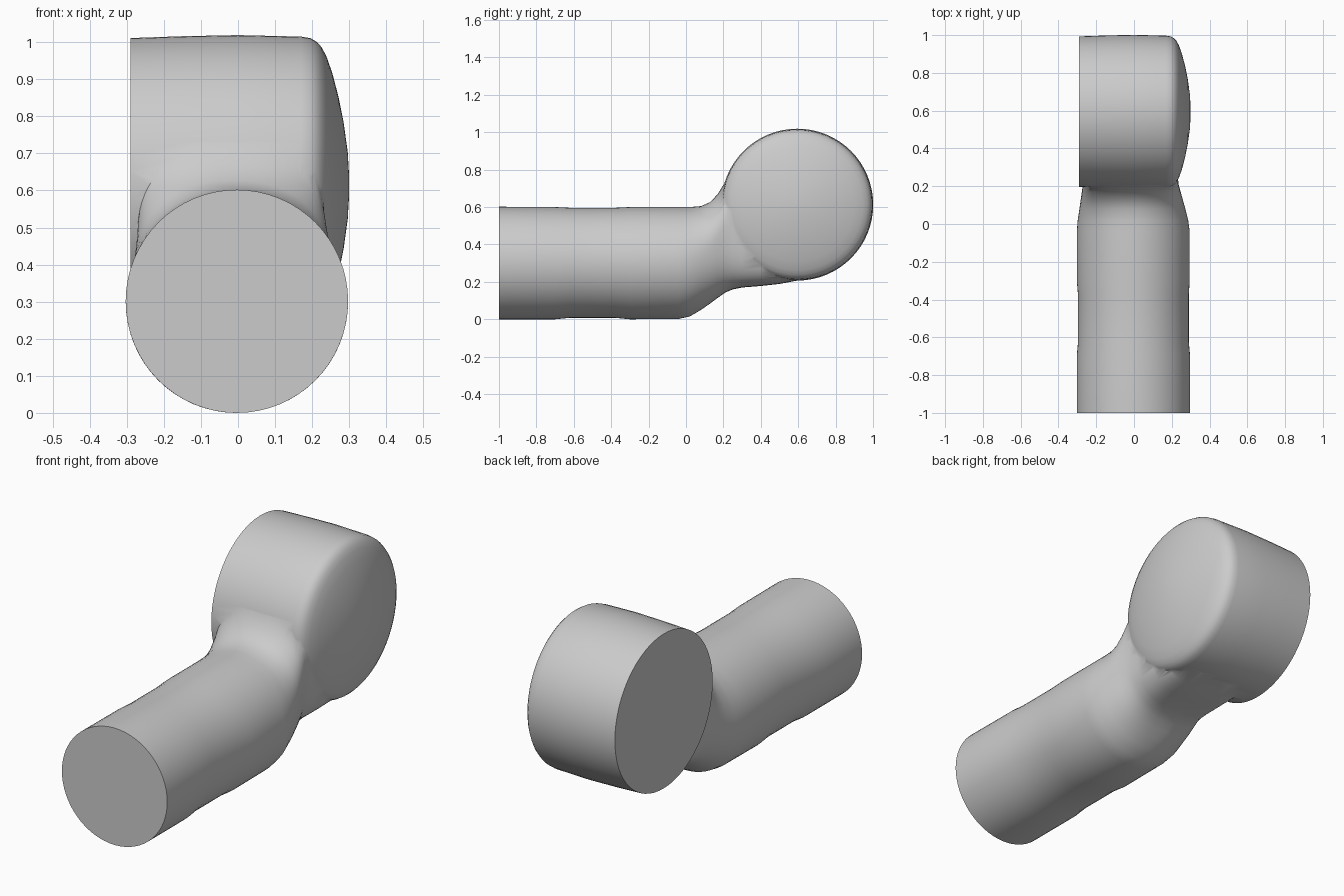
import bpy, bmesh, math

if "Cube" in bpy.data.objects:
    bpy.data.objects.remove(bpy.data.objects["Cube"])

N = 64
grey = bpy.data.materials.new("plain grey")
grey.diffuse_color = (0.6, 0.6, 0.6, 1)
grey.use_nodes = True
grey.node_tree.nodes["Principled BSDF"].inputs["Base Color"].default_value = grey.diffuse_color


def loft(name, rings):
    """Skin a list of closed rings and cap both ends."""
    bm = bmesh.new()
    loops = [[bm.verts.new(p) for p in ring] for ring in rings]
    for a, b in zip(loops, loops[1:]):
        for i in range(N):
            j = (i + 1) % N
            bm.faces.new((a[i], a[j], b[j], b[i]))
    bm.faces.new(loops[0])
    bm.faces.new(loops[-1])
    bmesh.ops.recalc_face_normals(bm, faces=bm.faces)
    mesh = bpy.data.meshes.new(name)
    bm.to_mesh(mesh)
    bm.free()
    mesh.materials.append(grey)
    ob = bpy.data.objects.new(name, mesh)
    bpy.context.collection.objects.link(ob)
    return ob


def section(y, bottom, top, left, right, power):
    """Rounded cross-section of the arm; higher power is boxier."""
    ring = []
    for i in range(N):
        a = 2 * math.pi * i / N
        c, s = math.cos(a), math.sin(a)
        u = math.copysign(abs(c) ** (2 / power), c)
        v = math.copysign(abs(s) ** (2 / power), s)
        ring.append(((left + right) / 2 + u * (right - left) / 2, y,
                     (bottom + top) / 2 + v * (top - bottom) / 2))
    return ring


def disc(x, r):
    return [(x, 0.595 + r * math.cos(2 * math.pi * i / N),
             0.613 + r * math.sin(2 * math.pi * i / N)) for i in range(N)]


# Round arm with a slight waist, flaring into a boxier neck
arm = loft("arm", [section(*s) for s in (
    (-1.0, 0.0, 0.602, -0.303, 0.297, 2),
    (-0.70, 0.0, 0.600, -0.303, 0.297, 2),
    (-0.62, 0.008, 0.596, -0.296, 0.290, 2),
    (-0.38, 0.008, 0.596, -0.296, 0.290, 2),
    (-0.30, 0.0, 0.600, -0.303, 0.295, 2),
    (-0.04, 0.002, 0.600, -0.303, 0.295, 2),
    (0.02, 0.015, 0.600, -0.298, 0.287, 2.05),
    (0.08, 0.050, 0.605, -0.289, 0.272, 2.15),
    (0.13, 0.085, 0.627, -0.282, 0.258, 2.35),
    (0.17, 0.115, 0.67, -0.276, 0.247, 2.6),
    (0.21, 0.143, 0.735, -0.271, 0.236, 2.9),
    (0.25, 0.160, 0.81, -0.268, 0.232, 3.2),
    (0.30, 0.170, 0.875, -0.267, 0.232, 3.6),
    (0.40, 0.178, 0.92, -0.267, 0.235, 4),
    (0.50, 0.189, 0.92, -0.267, 0.235, 4.5),
    (0.60, 0.208, 0.92, -0.267, 0.225, 5),
    (0.66, 0.235, 0.90, -0.26, 0.20, 5))])

# Sideways drum head: flat on the left, rounded edge and dome on the right
head = loft("head", [disc(x, r) for x, r in (
    (-0.29, 0.398), (-0.15, 0.403), (0.0, 0.406), (0.17, 0.402),
    (0.195, 0.398), (0.212, 0.388), (0.225, 0.374), (0.238, 0.350),
    (0.254, 0.305), (0.271, 0.24), (0.285, 0.17), (0.296, 0.09),
    (0.300, 0.02))])

# Merge the arm into the head
union = head.modifiers.new("join arm", "BOOLEAN")
union.operation = "UNION"
union.solver = "EXACT"
union.object = arm
bpy.context.view_layer.objects.active = head
head.select_set(True)
bpy.ops.object.modifier_apply(modifier=union.name)
bpy.data.objects.remove(arm)
head.name = "arm_and_head"
bpy.ops.object.shade_smooth_by_angle(angle=math.radians(40))
